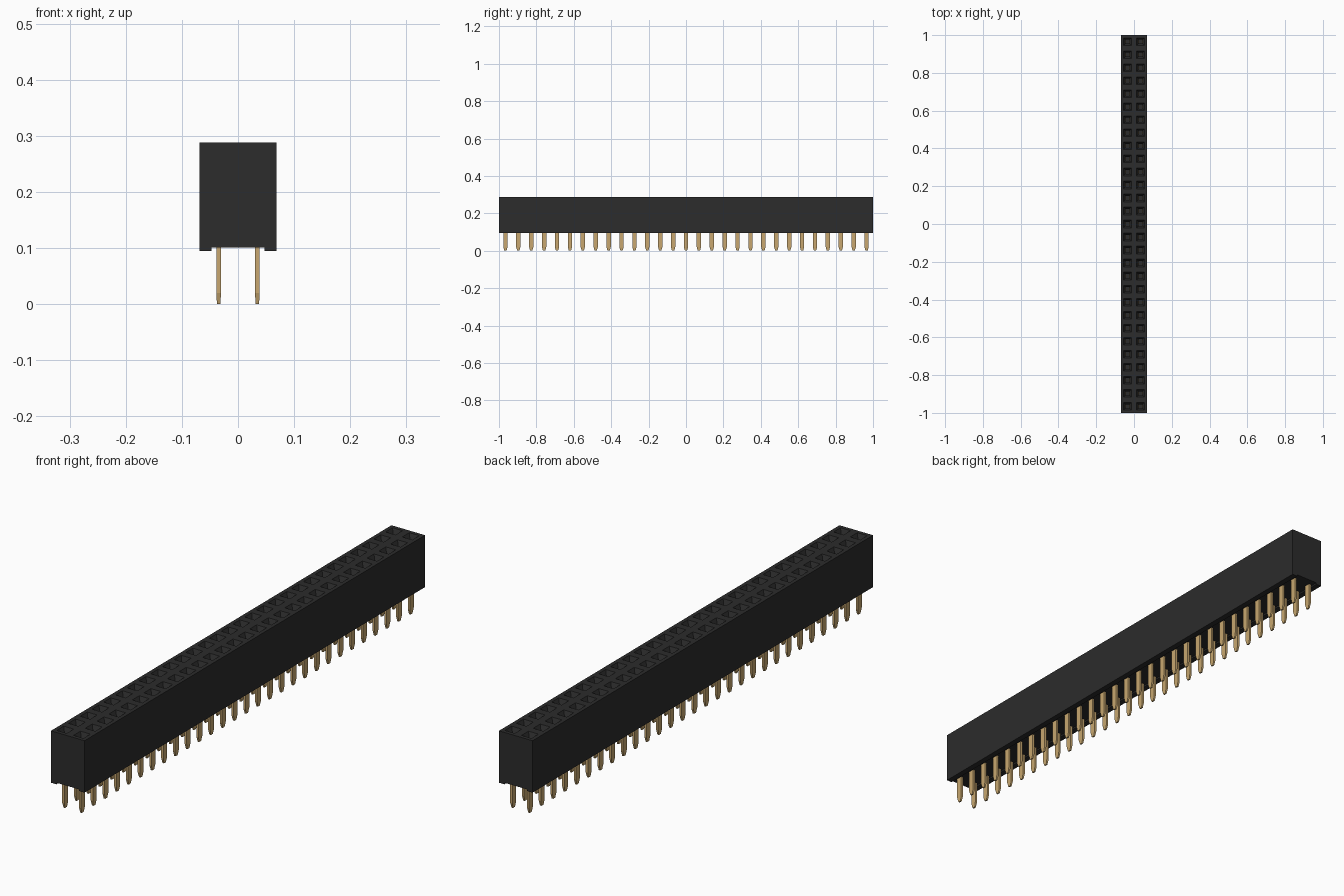
import bpy, bmesh
from mathutils import Vector

cube = bpy.data.objects.get("Cube")
if cube:
    bpy.data.objects.remove(cube, do_unlink=True)

ROWS = 29
PITCH = 2.0 / ROWS
TOP, BASE, CHANNEL = 0.288, 0.095, 0.101


def material(name, rgb):
    m = bpy.data.materials.new(name)
    m.use_nodes = True
    m.diffuse_color = (*rgb, 1)
    m.node_tree.nodes["Principled BSDF"].inputs["Base Color"].default_value = (*rgb, 1)
    return m


black = material("black plastic", (0.025, 0.025, 0.025))
gold = material("gold metal", (0.58, 0.39, 0.16))


def add_object(name, bm, mat):
    bmesh.ops.recalc_face_normals(bm, faces=bm.faces[:])
    mesh = bpy.data.meshes.new(name)
    bm.to_mesh(mesh)
    bm.free()
    mesh.materials.append(mat)
    obj = bpy.data.objects.new(name, mesh)
    bpy.context.collection.objects.link(obj)
    return obj


def add_box(bm, centre, size):
    verts = bmesh.ops.create_cube(bm, size=1)["verts"]
    for v in verts:
        v.co = Vector(centre) + v.co * Vector(size)
    return verts


# Housing: channelled cross-section swept along y, one segment per row
W = PITCH
profile = [(-W, TOP), (-W, BASE), (-0.047, BASE), (-0.047, CHANNEL),
           (0.047, CHANNEL), (0.047, BASE), (W, BASE), (W, TOP), (0, TOP)]
bm = bmesh.new()
rings = [[bm.verts.new((x, -1 + i * PITCH, z)) for x, z in profile]
         for i in range(ROWS + 1)]
n = len(profile)
for a, b in zip(rings, rings[1:]):
    for i in range(n):
        j = (i + 1) % n
        bm.faces.new((a[i], a[j], b[j], b[i]))
bm.faces.new(rings[0])
bm.faces.new(rings[-1][::-1])
bmesh.ops.recalc_face_normals(bm, faces=bm.faces[:])

# Sockets: rim, tapered lead-in, then a square shaft in every top cell
cells = [f for f in bm.faces if f.normal.z > 0.9 and f.calc_center_median().z > TOP - 0.01]
bmesh.ops.inset_individual(bm, faces=cells, thickness=0.0140, use_even_offset=True)
bmesh.ops.inset_individual(bm, faces=cells, thickness=0.0095, use_even_offset=True)
for f in cells:
    for v in f.verts:
        v.co.z = TOP - 0.018
shafts = bmesh.ops.extrude_discrete_faces(bm, faces=cells)["faces"]
for f in shafts:
    for v in f.verts:
        v.co.z = 0.13
add_object("socket_housing", bm, black)

# Pins with tapered tips, and the contact leaves inside the sockets
pins, leaves = bmesh.new(), bmesh.new()
for row in range(ROWS):
    y = -1 + (row + 0.5) * PITCH
    for x in (-PITCH / 2, PITCH / 2):
        add_box(pins, (x, y, 0.07), (0.0085, 0.023, 0.10))
        tip = add_box(pins, (x, y, 0.01), (0.0085, 0.023, 0.02))
        for v in tip:
            if v.co.z < 0.01:
                v.co.x = x + (v.co.x - x) * 0.7
                v.co.y = y + (v.co.y - y) * 0.5
        for side in (-1, 1):
            add_box(leaves, (x + side * 0.0088, y, 0.195), (0.0016, 0.014, 0.14))
bmesh.ops.remove_doubles(pins, verts=pins.verts[:], dist=0.0001)
# drop the hidden faces between shank and tip
inner = [f for f in pins.faces if abs(f.calc_center_median().z - 0.02) < 0.0005
         and abs(f.normal.z) > 0.9]
bmesh.ops.delete(pins, geom=inner, context='FACES_ONLY')
add_object("solder_pins", pins, gold)
add_object("contact_leaves", leaves, gold)
